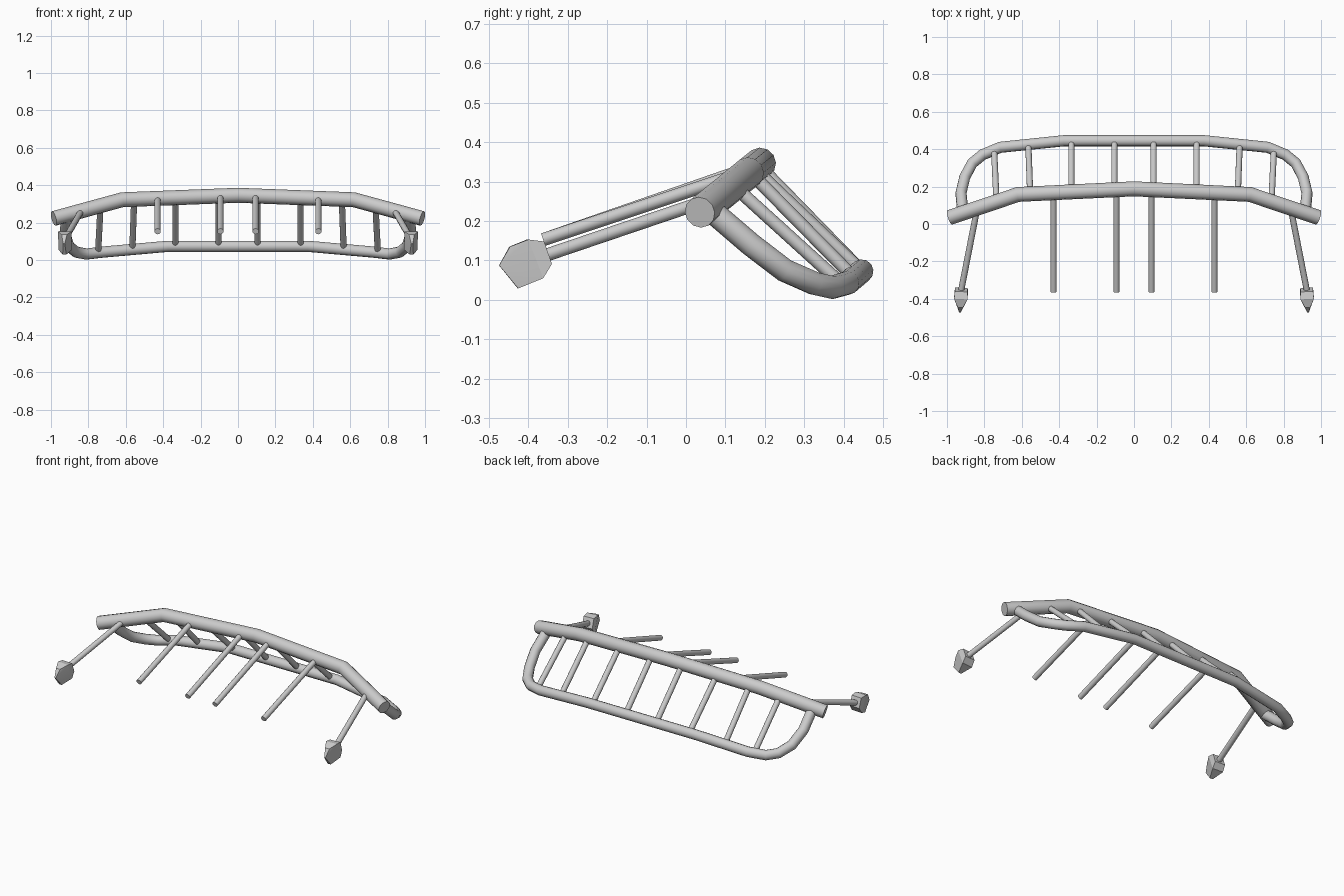
import bpy, bmesh, math
from mathutils import Vector

if "Cube" in bpy.data.objects:
    bpy.data.objects.remove(bpy.data.objects["Cube"])

steel = bpy.data.materials.new("light grey steel")
steel.use_nodes = True
GREY = (0.6, 0.6, 0.6, 1)
steel.diffuse_color = GREY
steel.node_tree.nodes["Principled BSDF"].inputs["Base Color"].default_value = GREY


def finish(obj, angle):
    bpy.ops.object.select_all(action="DESELECT")
    obj.select_set(True)
    bpy.context.view_layer.objects.active = obj
    if obj.type == "CURVE":
        bpy.ops.object.convert(target="MESH")
        obj = bpy.context.object
    obj.data.materials.clear()
    obj.data.materials.append(steel)
    bpy.ops.object.shade_smooth_by_angle(angle=math.radians(angle))


def tube(name, points, radius):
    curve = bpy.data.curves.new(name, "CURVE")
    curve.dimensions = "3D"
    curve.bevel_depth = radius
    curve.bevel_resolution = 4
    curve.use_fill_caps = True
    spline = curve.splines.new("POLY")
    spline.points.add(len(points) - 1)
    for p, co in zip(spline.points, points):
        p.co = (*co, 1)
    obj = bpy.data.objects.new(name, curve)
    bpy.context.collection.objects.link(obj)
    finish(obj, 40)


def mirrored(half):
    return half + [(-x, y, z) for x, y, z in reversed(half) if x != 0]


def at_x(path, x):
    """Point on the left half of a path at a given x."""
    for a, b in zip(path, path[1:]):
        if min(a[0], b[0]) <= x <= max(a[0], b[0]):
            return Vector(a).lerp(Vector(b), (x - a[0]) / (b[0] - a[0]))


# Upper main bar and lower bowed hoop
bar = [(-0.985, 0.035, 0.222), (-0.62, 0.158, 0.322), (0, 0.188, 0.346)]
hoop = [(-0.915, 0.06, 0.23), (-0.925, 0.165, 0.14), (-0.905, 0.25, 0.075),
        (-0.865, 0.325, 0.042), (-0.81, 0.37, 0.032), (-0.715, 0.41, 0.043),
        (-0.375, 0.445, 0.073), (0, 0.445, 0.073)]
tube("main_bar", mirrored(bar), 0.04)
tube("lower_hoop", mirrored(hoop), 0.03)


def clamp(name, origin, axis):
    """Chisel-shaped end block, tapering to a narrow edge along axis."""
    axis = axis.normalized()
    side = axis.cross(Vector((0, 0, 1))).normalized()
    up = side.cross(axis)
    # distance along axis, height, half width
    outline = [(0, 0.035, 0.034), (0, -0.025, 0.034), (0.036, 0.053, 0.036),
               (0.033, -0.052, 0.036), (0.085, 0.051, 0.014),
               (0.1, -0.056, 0.01), (0.126, 0.015, 0.004)]
    bm = bmesh.new()
    for u, v, w in outline:
        for s in (-w, w):
            bm.verts.new(origin + axis * u + up * v + side * s)
    bmesh.ops.convex_hull(bm, input=bm.verts)
    bmesh.ops.recalc_face_normals(bm, faces=bm.faces)
    mesh = bpy.data.meshes.new(name)
    bm.to_mesh(mesh)
    bm.free()
    obj = bpy.data.objects.new(name, mesh)
    bpy.context.collection.objects.link(obj)
    finish(obj, 15)


for side, label in ((-1, "right"), (1, "left")):
    flip = Vector((side * -1, 1, 1))
    # Rungs between the bar and the hoop
    for i, (top, low) in enumerate(((0.105, 0.105), (0.335, 0.335),
                                    (0.555, 0.565), (0.735, 0.748))):
        tube(f"{label}_rung_{i + 1}",
             [at_x(bar, -top) * flip, at_x(hoop[4:], -low) * flip], 0.0165)
    # Forward straight rods
    for i, x in enumerate((0.094, 0.43)):
        start = at_x(bar, -x) * flip
        tube(f"{label}_forward_rod_{i + 1}",
             [start, (start.x, -0.362, 0.153)], 0.0165)
    # Splayed outer arm with its end clamp
    start = at_x(bar, -0.838) * flip
    end = Vector((-0.923, -0.35, 0.115)) * flip
    tube(f"{label}_outer_arm", [start, end.lerp(start, -0.02)], 0.0165)
    clamp(f"{label}_clamp", end, Vector((side * 0.06, -1, -0.35)))
